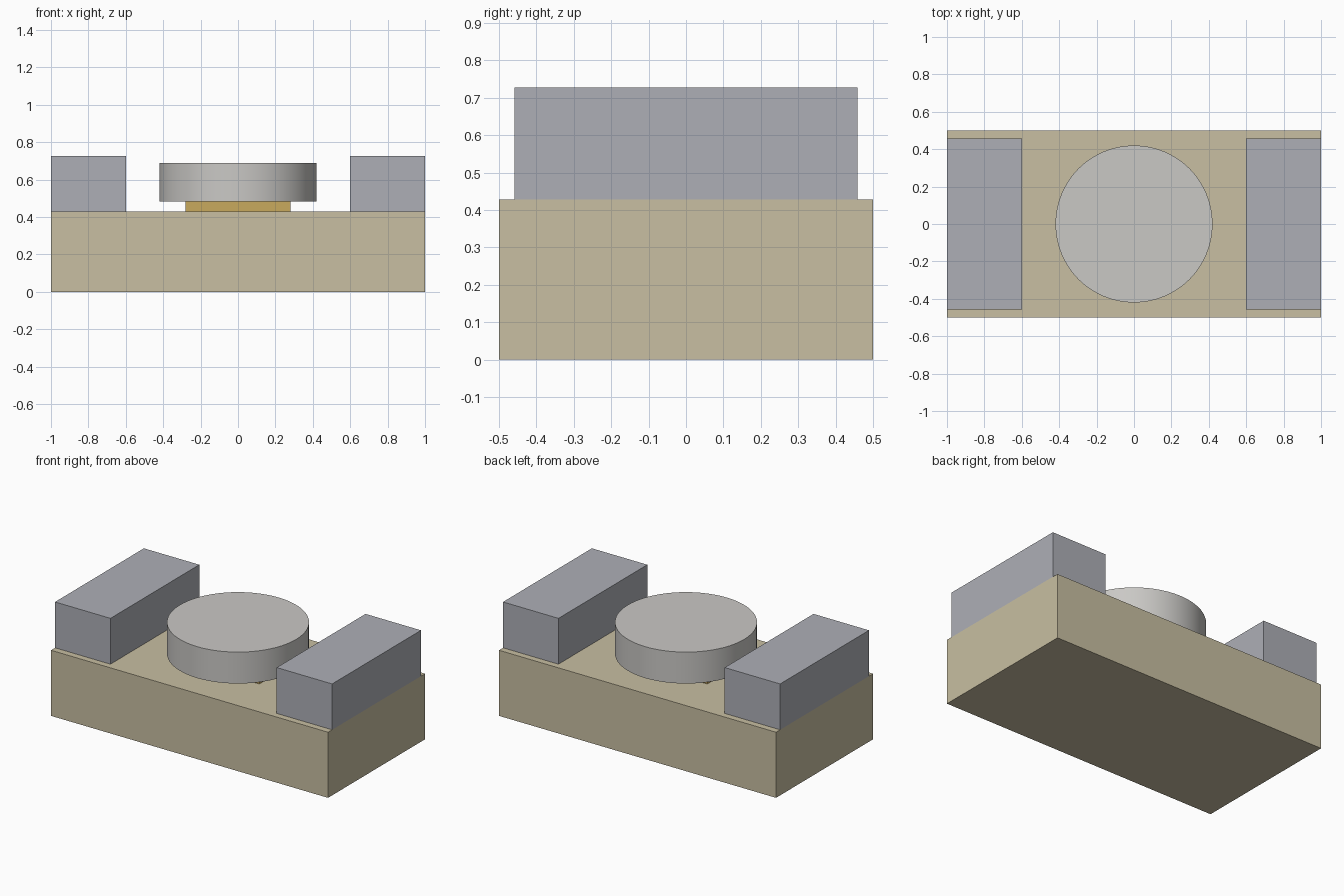
import bpy

default_cube = bpy.data.objects.get("Cube")
if default_cube:
    bpy.data.objects.remove(default_cube, do_unlink=True)


def material(name, colour):
    mat = bpy.data.materials.new(name)
    mat.use_nodes = True
    mat.diffuse_color = (*colour, 1)
    mat.node_tree.nodes["Principled BSDF"].inputs["Base Color"].default_value = (*colour, 1)
    return mat


def finish(name, mat):
    obj = bpy.context.object
    obj.name = obj.data.name = name
    obj.data.materials.append(mat)
    return obj


def box(name, mat, x, y, z):
    """Box spanning the given (low, high) ranges."""
    centre = [(low + high) / 2 for low, high in (x, y, z)]
    bpy.ops.mesh.primitive_cube_add(size=1, location=centre)
    obj = finish(name, mat)
    for vert in obj.data.vertices:
        for axis, (low, high) in enumerate((x, y, z)):
            vert.co[axis] *= high - low
    return obj


tan = material("tan", (0.58, 0.52, 0.36))
slate_grey = material("slate grey", (0.42, 0.43, 0.47))
light_grey = material("light grey", (0.59, 0.58, 0.56))
gold = material("gold", (0.58, 0.40, 0.11))

BASE_TOP = 0.428
DISC_BOTTOM, DISC_TOP = 0.483, 0.688

# Base slab
box("base", tan, (-1, 1), (-0.5, 0.5), (0, BASE_TOP))

# Raised blocks at both ends
for side, sign in (("left", 1), ("right", -1)):
    span = sorted((0.6 * sign, sign))
    box(side + "_end_block", slate_grey, span, (-0.458, 0.458), (BASE_TOP, 0.727))

# Pad under the disc
box("disc_pad", gold, (-0.28, 0.28), (-0.18, 0.18), (BASE_TOP, DISC_BOTTOM))

# Round disc
bpy.ops.mesh.primitive_cylinder_add(
    vertices=64, radius=0.42, depth=DISC_TOP - DISC_BOTTOM,
    location=(0, 0, (DISC_TOP + DISC_BOTTOM) / 2))
finish("disc", light_grey)
bpy.ops.object.shade_smooth_by_angle()
